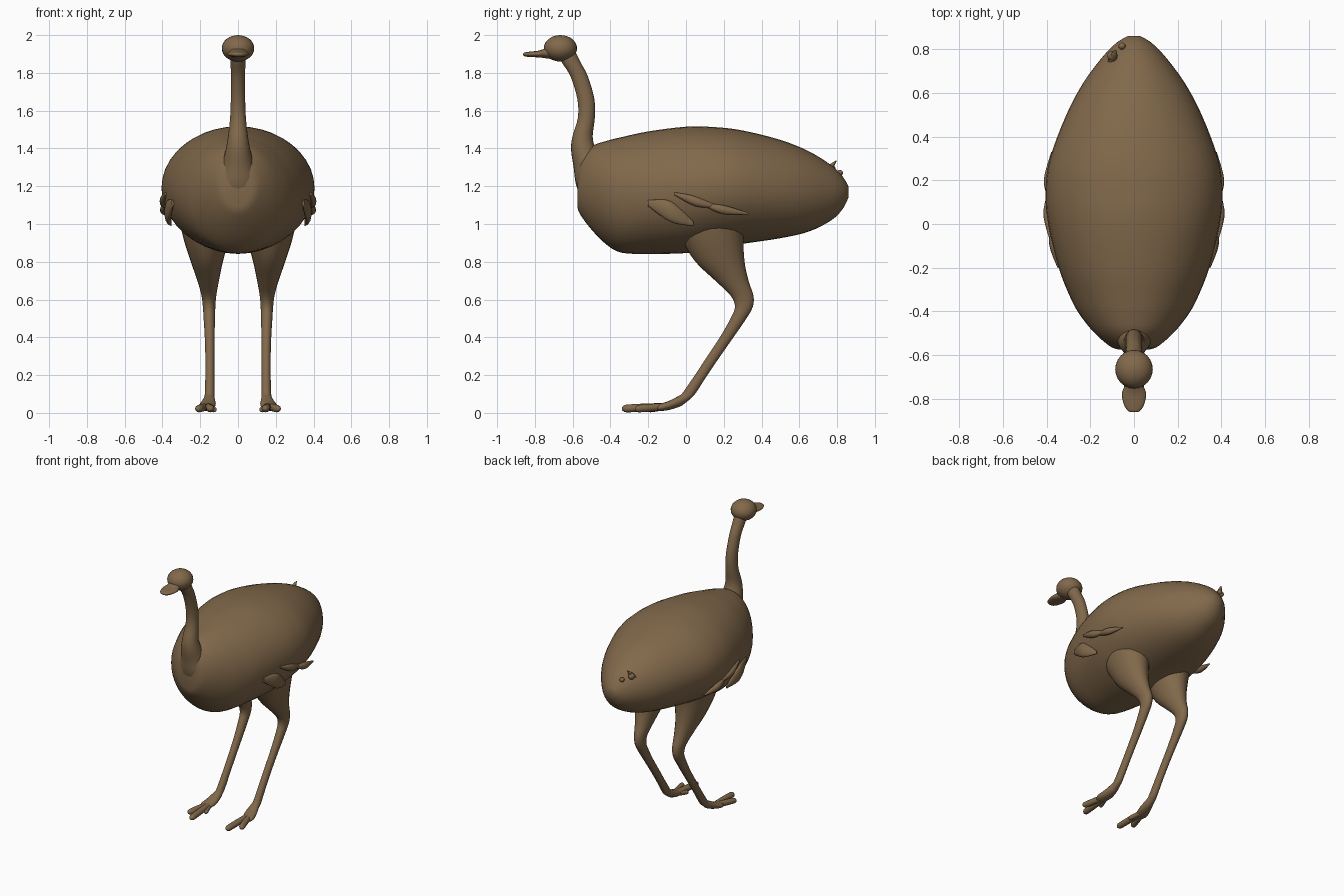
import bpy
import bmesh
import math
from mathutils import Vector

if "Cube" in bpy.data.objects:
    bpy.data.objects.remove(bpy.data.objects["Cube"], do_unlink=True)

brown = bpy.data.materials.new("plumage brown")
brown.use_nodes = True
colour = (0.22, 0.14, 0.07, 1)
brown.diffuse_color = colour
brown.node_tree.nodes["Principled BSDF"].inputs["Base Color"].default_value = colour

HORIZONTAL = Vector((0, 1, 0))
VERTICAL = Vector((0, 0, 1))


def smooth_rows(rows, steps):
    """Catmull-Rom interpolation of cross-section rows."""
    pts = [Vector(r) for r in rows]
    out = []
    for i in range(len(pts) - 1):
        a, b, c = pts[max(i - 1, 0)], pts[i], pts[i + 1]
        d = pts[min(i + 2, len(pts) - 1)]
        for k in range(steps):
            t = k / steps
            out.append(b + (c - a) * (t / 2)
                       + (a * 2 - b * 5 + c * 4 - d) * (t * t / 2)
                       + (b * 3 - a - c * 3 + d) * (t ** 3 / 2))
    return out + [pts[-1]]


def finish(name, bm):
    bmesh.ops.recalc_face_normals(bm, faces=bm.faces)
    mesh = bpy.data.meshes.new(name)
    bm.to_mesh(mesh)
    bm.free()
    mesh.materials.append(brown)
    obj = bpy.data.objects.new(name, mesh)
    bpy.context.collection.objects.link(obj)
    bpy.ops.object.select_all(action="DESELECT")
    obj.select_set(True)
    bpy.context.view_layer.objects.active = obj
    bpy.ops.object.shade_smooth_by_angle(angle=math.radians(60))
    return obj


def loft(name, rows, plane, side=1, sides=24, steps=4):
    """Skin elliptical sections; each row is x, y, z, half width, half depth."""
    bm = bmesh.new()
    rings = []
    for x, y, z, width, depth in smooth_rows(rows, steps):
        ring = []
        for k in range(sides):
            a = math.tau * k / sides
            offset = Vector((width * math.cos(a), 0, 0)) + plane * (depth * math.sin(a))
            p = Vector((x, y, z)) + offset
            ring.append(bm.verts.new((p.x * side, p.y, p.z)))
        rings.append(ring)
    for lower, upper in zip(rings, rings[1:]):
        for k in range(sides):
            n = (k + 1) % sides
            bm.faces.new((lower[k], lower[n], upper[n], upper[k]))
    bm.faces.new(rings[0])
    bm.faces.new(rings[-1])
    return finish(name, bm)


def ellipsoid(name, centre, size):
    bm = bmesh.new()
    bmesh.ops.create_uvsphere(bm, u_segments=24, v_segments=16, radius=1)
    bmesh.ops.scale(bm, vec=size, verts=bm.verts)
    bmesh.ops.translate(bm, vec=centre, verts=bm.verts)
    return finish(name, bm)


# Body: y, top, bottom, half width
outline = [
    (-.575, 1.25, 1.09, .07), (-.56, 1.34, 1.05, .11), (-.5, 1.41, .97, .18),
    (-.42, 1.44, .89, .245), (-.34, 1.46, .848, .29), (-.2, 1.49, .842, .345),
    (0, 1.515, .846, .393), (.15, 1.513, .87, .405), (.3, 1.495, .895, .385),
    (.5, 1.445, .925, .31), (.65, 1.385, .96, .23), (.77, 1.31, 1.02, .14),
    (.83, 1.25, 1.08, .08), (.86, 1.2, 1.14, .03),
]
loft("body", [(0, y, (t + b) / 2, w, (t - b) / 2) for y, t, b, w in outline],
     VERTICAL, sides=40)

# Neck, head and beak
loft("neck", [
    (0, -.43, 1.08, .1, .1), (0, -.455, 1.2, .13, .125), (0, -.5, 1.3, .09, .095),
    (0, -.54, 1.39, .066, .068), (0, -.548, 1.46, .053, .054),
    (0, -.528, 1.56, .042, .045), (0, -.53, 1.66, .038, .045),
    (0, -.565, 1.78, .037, .046), (0, -.61, 1.86, .04, .05), (0, -.64, 1.92, .04, .05),
], HORIZONTAL)
ellipsoid("head", (0, -.665, 1.93), (.086, .088, .07))
loft("beak", [
    (0, -.68, 1.915, .05, .045), (0, -.74, 1.905, .045, .028),
    (0, -.78, 1.9, .056, .018), (0, -.83, 1.898, .045, .014),
    (0, -.855, 1.898, .028, .01), (0, -.862, 1.898, .012, .004),
], VERTICAL)

# Paired legs, toes and wing feathers
toes = {
    "middle_toe": (.145, -.34, .022),
    "outer_toe": (.212, -.27, .021),
    "inner_toe": (.125, -.2, .016),
}
feathers = {
    "lower_wing_feather": ((.345, -.2, 1.11), (.37, -.08, 1.065), (.355, .04, 1.0), .055),
    "upper_wing_feather": ((.385, -.06, 1.16), (.395, .05, 1.12), (.385, .17, 1.09), .026),
    "rear_wing_feather": ((.383, .1, 1.1), (.393, .2, 1.075), (.375, .33, 1.055), .024),
}
for label, side in (("left", 1), ("right", -1)):
    loft(label + "_leg", [
        (.17, .13, 1.02, .14, .19), (.168, .14, .92, .12, .165),
        (.165, .18, .8, .085, .13), (.158, .243, .7, .057, .088),
        (.154, .297, .62, .039, .06), (.153, .306, .56, .033, .047),
        (.152, .278, .5, .03, .042), (.15, .215, .4, .026, .036),
        (.149, .147, .3, .024, .034), (.149, .08, .2, .024, .033),
        (.15, .02, .11, .025, .035), (.152, -.005, .08, .026, .035),
        (.155, -.03, .055, .02, .03),
    ], HORIZONTAL, side)
    loft(label + "_foot", [
        (.15, .025, .1, .02, .02), (.152, -.02, .07, .03, .03),
        (.16, -.08, .043, .042, .025), (.17, -.13, .03, .04, .02),
        (.17, -.16, .025, .02, .012),
    ], VERTICAL, side, sides=16)
    for name, (x, y, r) in toes.items():
        start = Vector((.158, -.08, .035))
        tip = Vector((x, y, r))
        rows = [(*start.lerp(tip, t), r * f, r * f * .95)
                for t, f in ((0, .8), (.4, 1), (.85, 1), (.95, .8), (1, .3))]
        loft(label + "_" + name, rows, VERTICAL, side, sides=12)
    for name, (root, middle, tip, h) in feathers.items():
        loft(label + "_" + name, [(*root, .006, h * .3), (*middle, .02, h),
                                  (*tip, .004, h * .2)],
             VERTICAL, side, sides=16, steps=6)

# Small tail nubs
nubs = [(-.1, .77, 1.29, .022), (-.055, .815, 1.27, .016), (-.09, .79, 1.1, .014)]
for x, y, z, r in nubs:
    ellipsoid("tail_nub", (x, y, z), (r, r, r))
loft("tail_quill", [(-.1, .75, 1.28, .02, .02), (-.09, .775, 1.315, .014, .014),
                    (-.085, .795, 1.335, .003, .003)], HORIZONTAL, sides=12)
